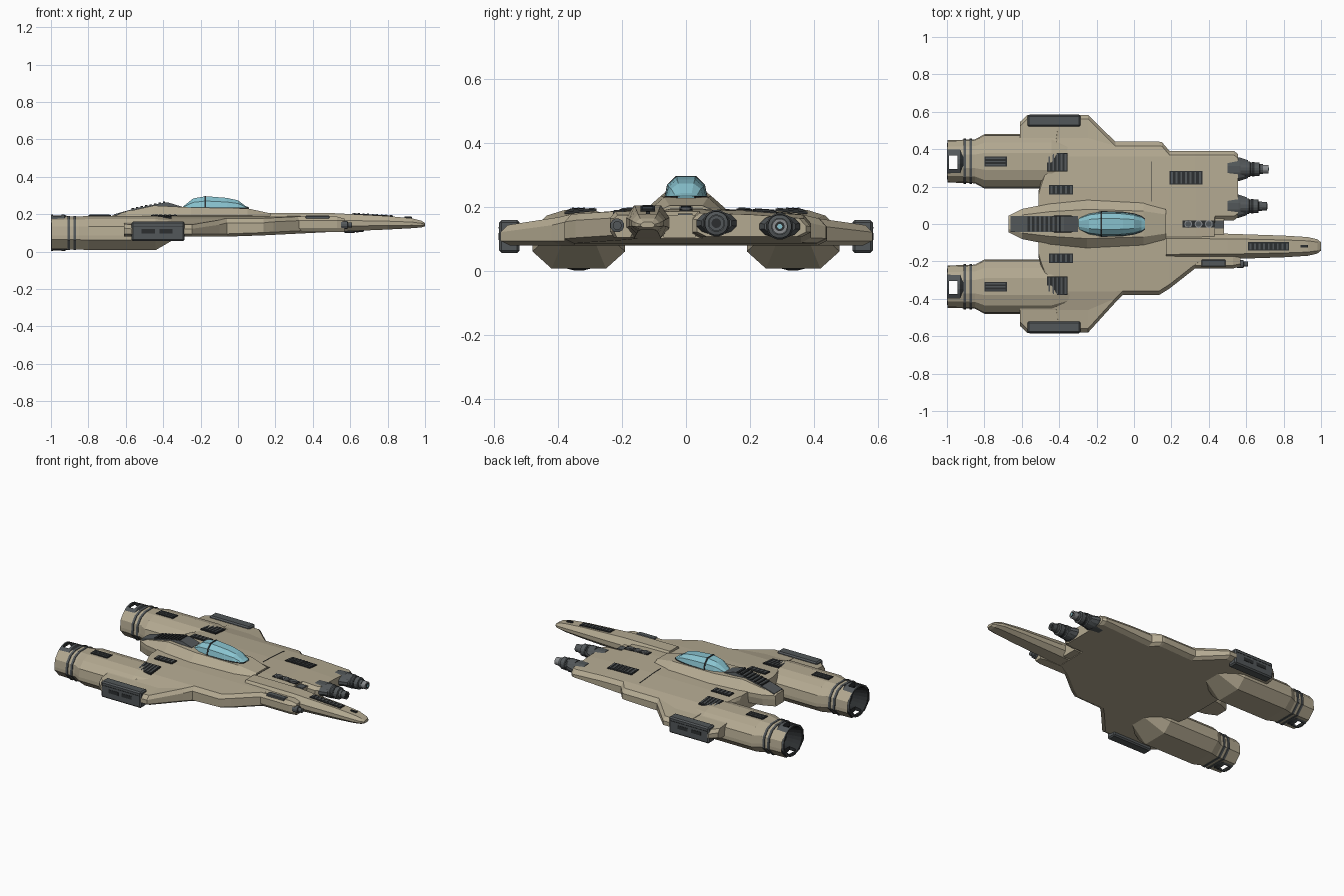
import bpy, bmesh, math
from mathutils import Vector

if "Cube" in bpy.data.objects:
    bpy.data.objects.remove(bpy.data.objects["Cube"])


def material(name, rgb):
    m = bpy.data.materials.new(name)
    m.diffuse_color = (*rgb, 1)
    m.use_nodes = True
    m.node_tree.nodes["Principled BSDF"].inputs["Base Color"].default_value = m.diffuse_color
    return m


TAN = material("hull_tan", (0.455, 0.40, 0.285))
DARK = material("vent_dark", (0.025, 0.028, 0.03))
SLATE = material("slate_metal", (0.085, 0.095, 0.10))
GREY = material("gun_grey", (0.25, 0.26, 0.27))
GLASS = material("canopy_glass", (0.25, 0.55, 0.63))


def loft(name, rings, mat, mats=None):
    """Skin a list of equal rings; mats gives a material per segment."""
    used = [mat] + sorted(set(mats or []) - {mat}, key=lambda m: m.name)
    bm = bmesh.new()
    vs = [[bm.verts.new(p) for p in r] for r in rings]
    n = len(rings[0])
    for i in range(len(vs) - 1):
        for j in range(n):
            k = (j + 1) % n
            f = bm.faces.new((vs[i][j], vs[i][k], vs[i + 1][k], vs[i + 1][j]))
            f.material_index = used.index(mats[i]) if mats else 0
    for r, m in ((vs[0], 0), (vs[-1], -1)):
        f = bm.faces.new(r)
        f.material_index = used.index(mats[m]) if mats else 0
    bmesh.ops.remove_doubles(bm, verts=bm.verts, dist=1e-5)
    bmesh.ops.recalc_face_normals(bm, faces=bm.faces)
    me = bpy.data.meshes.new(name)
    bm.to_mesh(me)
    bm.free()
    for m in used:
        me.materials.append(m)
    ob = bpy.data.objects.new(name, me)
    bpy.context.collection.objects.link(ob)
    return ob


def mirror_ring(x, yc, half):
    """Closed ring from half-profile points (half width, z)."""
    return [Vector((x, yc + w, z)) for w, z in half] + [Vector((x, yc - w, z)) for w, z in reversed(half)]


def lathe(name, y, z, prof, mat, mats=None, sy=1.0, n=16):
    """Revolve (x, radius) points about an axis along x."""
    rings = [[Vector((x, y + sy * r * math.cos(a), z + r * math.sin(a)))
              for a in [math.tau * (k + 0.5) / n for k in range(n)]] for x, r in prof]
    return loft(name, rings, mat, mats)


def plate(name, x0, x1, y0, y1, surf, mat, lift=0.005):
    """Thin panel lying on a surface z = surf(x, y)."""
    c = [(x0, y0), (x1, y0), (x1, y1), (x0, y1)]
    return loft(name, [[Vector((x, y, surf(x, y) + d)) for x, y in c] for d in (lift - 0.008, lift)], mat)


def box(name, x0, x1, y0, y1, z0, z1, mat, bevel=0.0):
    ob = loft(name, [[Vector((x, y, z)) for x, y in ((x0, y0), (x1, y0), (x1, y1), (x0, y1))] for z in (z0, z1)], mat)
    if bevel:
        b = ob.modifiers.new("bevel", "BEVEL")
        b.width, b.segments = bevel, 1
    return ob


def vent(name, x0, x1, y0, y1, surf, n, across=True):
    """Dark grille with n raised slate slats."""
    plate(name, x0, x1, y0, y1, surf, DARK)
    for i in range(n):
        a, b = (i + 0.3) / n, (i + 0.7) / n
        if across:
            s = (x0 + (x1 - x0) * a, x0 + (x1 - x0) * b, y0 + 0.006, y1 - 0.006)
        else:
            s = (x0 + 0.006, x1 - 0.006, y0 + (y1 - y0) * a, y0 + (y1 - y0) * b)
        plate(name + "_slat", *s, surf, SLATE, 0.008)


# Hull: cambered top, nearly flat underside
CROWN = [(0, 0.195), (0.2, 0.19), (0.36, 0.178), (0.46, 0.154), (0.6, 0.14)]


def hull_top(x, y):
    y = abs(y)
    for (a, za), (b, zb) in zip(CROWN, CROWN[1:]):
        if y <= b:
            return za + (zb - za) * (y - a) / (b - a) - max(0, x - 0.3) * 0.05
    return CROWN[-1][1]


def hull_ring(x, y0, y1):
    b = 0.08 + max(0, x) * 0.05
    e, g = 0.022, 0.03
    ys = [min(max(y, y0 + e), y1 - e) for y in (-9, -0.46, -0.36, -0.2, 0, 0.2, 0.36, 0.46, 9)]
    pts = [(y0 + g, b), (y0, b + 0.015), (y0, hull_top(x, y0) - 0.02)]
    pts += [(y, hull_top(x, y)) for y in ys]
    pts += [(y1, hull_top(x, y1) - 0.02), (y1, b + 0.015), (y1 - g, b)]
    return [Vector((x, y, z)) for y, z in pts]


loft("hull", [hull_ring(*s) for s in (
    (-0.51, -0.18, 0.18), (-0.5, -0.215, 0.215), (-0.42, -0.45, 0.45), (-0.4, -0.58, 0.583), (-0.245, -0.58, 0.583),
    (-0.1, -0.42, 0.44), (-0.06, -0.38, 0.44), (0.135, -0.38, 0.44), (0.15, -0.37, 0.437), (0.19, -0.345, 0.39),
    (0.33, -0.235, 0.39), (0.43, -0.18, 0.39), (0.432, 0.02, 0.39), (0.535, 0.02, 0.39), (0.555, 0.035, 0.375))], TAN)
for s in (1, -1):
    loft("wing_rear", [hull_ring(x, *sorted((s * a, s * b))) for x, a, b in (
        (-0.61, 0.42, 0.545), (-0.57, 0.4, 0.583), (-0.37, 0.4, 0.583))], TAN)


# Engine nacelles
def nacelle_ring(x, yc, w, h, zc=0.1):
    half = [(0.085, 0.008), (0.145, 0.062), (0.145, 0.085), (0.138, 0.135), (0.1, 0.174), (0.045, 0.191)]
    return mirror_ring(x, yc, [(a * w, zc + (z - 0.1) * h) for a, z in half])


for s in (1, -1):
    yc = 0.335 * s
    st = [(-0.9, 0.55, 0.65), (-0.985, 0.66, 0.8), (-0.997, 0.78, 0.94), (-0.85, 0.81, 0.96), (-0.8, 1, 1), (-0.44, 1, 1)]
    rings = [nacelle_ring(x, yc, w, h) for x, w, h in st] + [nacelle_ring(-0.28, yc, 0.55, 0.35, 0.133)]
    shell = loft("engine_nacelle", rings, TAN, [DARK, DARK] + [TAN] * 4)
    for x in (-0.905, -0.872):
        loft("nacelle_band", [nacelle_ring(x + d, yc, 0.84, 0.99) for d in (-0.007, 0.007)], SLATE)
    nozzle = lathe("engine_nozzle", yc, 0.1, [(-0.91, 0.06), (-0.95, 0.08), (-1, 0.09), (-1, 0.099), (-0.93, 0.099), (-0.9, 0.085)],
                   SLATE, [DARK, DARK, SLATE, SLATE, DARK], n=24)
    # Slots cut through the top and bottom of the exhaust
    cutter = box("exhaust_slot_cutter", -0.99, -0.945, yc - 0.04, yc + 0.03, -0.1, 0.3, DARK)
    cutter.hide_render = True
    cutter.hide_viewport = True
    for ob in (shell, nozzle):
        m = ob.modifiers.new("slot", "BOOLEAN")
        m.object, m.operation, m.solver = cutter, "DIFFERENCE", "EXACT"
    vent("nacelle_vent", -0.8, -0.68, yc - 0.027, yc + 0.025, lambda x, y: 0.191, 3, False)
    tilt = lambda x, y: 0.191 - 0.1 * (abs(y) - 0.28)
    vent("shoulder_vent", -0.465, -0.355, *sorted((s * 0.28, s * 0.38)), tilt, 5)
    vent("inner_vent", -0.455, -0.325, *sorted((s * 0.158, s * 0.208)), hull_top, 5)

    # Wing tip pods with inset dark windows
    box("wingtip_pod", -0.57, -0.285, *sorted((s * 0.52, s * 0.584)), 0.057, 0.16, SLATE, 0.008)
    for x in (-0.48, -0.385):
        box("pod_slot", x - 0.035, x + 0.035, *sorted((s * 0.58, s * 0.586)), 0.098, 0.12, DARK)
    box("pod_groove", -0.56, -0.295, *sorted((s * 0.58, s * 0.5855)), 0.134, 0.138, DARK)

# Central fuselage
FUS = [(-0.67, 0.045, 0.195), (-0.6, 0.08, 0.213), (-0.45, 0.11, 0.246), (-0.25, 0.13, 0.236),
       (0.05, 0.115, 0.231), (0.17, 0.085, 0.205)]
loft("fuselage", [mirror_ring(x, 0, [(w * 0.9, 0.12), (w, 0.165), (w, 0.19), (w * 0.6, t)]) for x, w, t in FUS], TAN)

# Dorsal intake behind the cockpit
SP = [(-0.66, 0.2), (-0.56, 0.228), (-0.42, 0.257), (-0.375, 0.263), (-0.3, 0.24)]
loft("dorsal_intake", [mirror_ring(x, 0, [(0.048, t - 0.03), (0.042, t)]) for x, t in SP], SLATE)
for i in range(8):
    x = -0.57 + i * 0.024
    z = 0.226 + (x + 0.56) * 0.207
    box("dorsal_slat", x, x + 0.013, -0.04, 0.04, z - 0.02, z + 0.009, DARK)

# Cockpit canopy and its frame
CAN = [(-0.3, 0.03, 0.004), (-0.24, 0.055, 0.052), (-0.172, 0.065, 0.064), (-0.06, 0.062, 0.055),
       (0.0, 0.053, 0.042), (0.04, 0.04, 0.012), (0.06, 0.025, 0.003)]


def canopy_ring(x, w, h, grow=0.0):
    return mirror_ring(x, 0, [(w + grow, 0.215), (w + grow, 0.234), (w * 0.88 + grow, 0.232 + h * 0.6),
                              (w * 0.45 + grow, 0.232 + h + grow)])


loft("canopy", [canopy_ring(*c) for c in CAN], GLASS)
loft("canopy_frame", [canopy_ring(x, 0.065, 0.064, 0.002) for x in (-0.179, -0.17)], DARK)
loft("canopy_rim", [mirror_ring(x, 0, [(w + 0.004, 0.215), (w + 0.004, 0.235)]) for x, w, h in CAN], DARK)

# Offset nose boom
NOSE = [(0.17, 0.07, 0.095, 0.206), (0.5, 0.068, 0.105, 0.206), (0.8, 0.058, 0.118, 0.19),
        (0.93, 0.05, 0.125, 0.178), (0.98, 0.038, 0.129, 0.165), (1.0, 0.022, 0.136, 0.153)]
loft("nose_boom", [mirror_ring(x, -0.12, [(w * 0.6, b), (w, b + (t - b) * 0.3), (w, b + (t - b) * 0.62), (w * 0.6, t)])
                   for x, w, b, t in NOSE], TAN)
nose_top = lambda x, y: 0.206 - (x - 0.5) * 0.058
vent("nose_vent", 0.61, 0.83, -0.142, -0.097, nose_top, 9)
plate("nose_slot", 0.89, 0.93, -0.125, -0.112, nose_top, DARK)

# Side sensor pod with small gun
loft("side_pod", [mirror_ring(x, -0.195, [(w * 0.7, 0.105), (w, 0.125), (w, 0.165), (w * 0.6, t)])
                  for x, w, t in ((0.18, 0.03, 0.175), (0.24, 0.043, 0.187), (0.53, 0.043, 0.187), (0.57, 0.03, 0.175))], TAN)
box("side_pod_panel", 0.36, 0.49, -0.228, -0.19, 0.17, 0.192, SLATE, 0.004)
lathe("side_gun", -0.215, 0.143, [(0.55, 0.022), (0.585, 0.022), (0.587, 0.014), (0.61, 0.014)], SLATE, n=12)

# Forward gun pair
for y, z, d in ((0.293, 0.14, 0.0), (0.095, 0.15, -0.006)):
    lathe("gun_housing", y, z, [(0.5, 0.037), (0.565 + d, 0.037), (0.61 + d, 0.028)], SLATE, sy=1.75, n=12)
    lathe("gun_barrel", y, z, [(0.57, 0.042), (0.62 + d, 0.042), (0.625 + d, 0.037), (0.67 + d, 0.037),
                               (0.673 + d, 0.027), (0.69 + d, 0.027)], SLATE)
    lathe("gun_collar", y, z, [(0.632 + d, 0.039), (0.644 + d, 0.039)], DARK)
    lathe("gun_tip", y, z, [(0.68, 0.024), (0.718 + d, 0.024)], GREY if d == 0 else SLATE)
    lathe("gun_muzzle", y, z, [(0.71, 0.015), (0.72 + d, 0.015)], DARK)
lathe("gun_lens", 0.293, 0.14, [(0.715, 0.008), (0.722, 0.008)], GLASS)

# Front deck details
vent("deck_vent", 0.19, 0.365, 0.21, 0.283, hull_top, 7)
plate("ring_panel", 0.26, 0.43, -0.02, 0.02, hull_top, DARK)
for x in (0.29, 0.345, 0.4):
    for r, m, t in ((0.021, GREY, 0.007), (0.015, SLATE, 0.009)):
        loft("deck_ring", [[Vector((x + r * math.cos(k * math.tau / 12), r * math.sin(k * math.tau / 12),
                                    hull_top(x, 0) + h)) for k in range(12)] for h in (0, t)], m)
box("deck_step", 0.42, 0.48, -0.07, 0.03, 0.105, 0.175, TAN)
box("deck_step_panel", 0.425, 0.478, -0.025, 0.02, 0.17, 0.18, SLATE)
for y0, y1 in ((0.12, 0.2), (0.2, 0.335)):
    plate("deck_seam", 0.093, 0.097, y0, y1, hull_top, DARK, 0.002)
plate("deck_seam", 0.168, 0.172, -0.05, 0.08, hull_top, DARK, 0.002)
